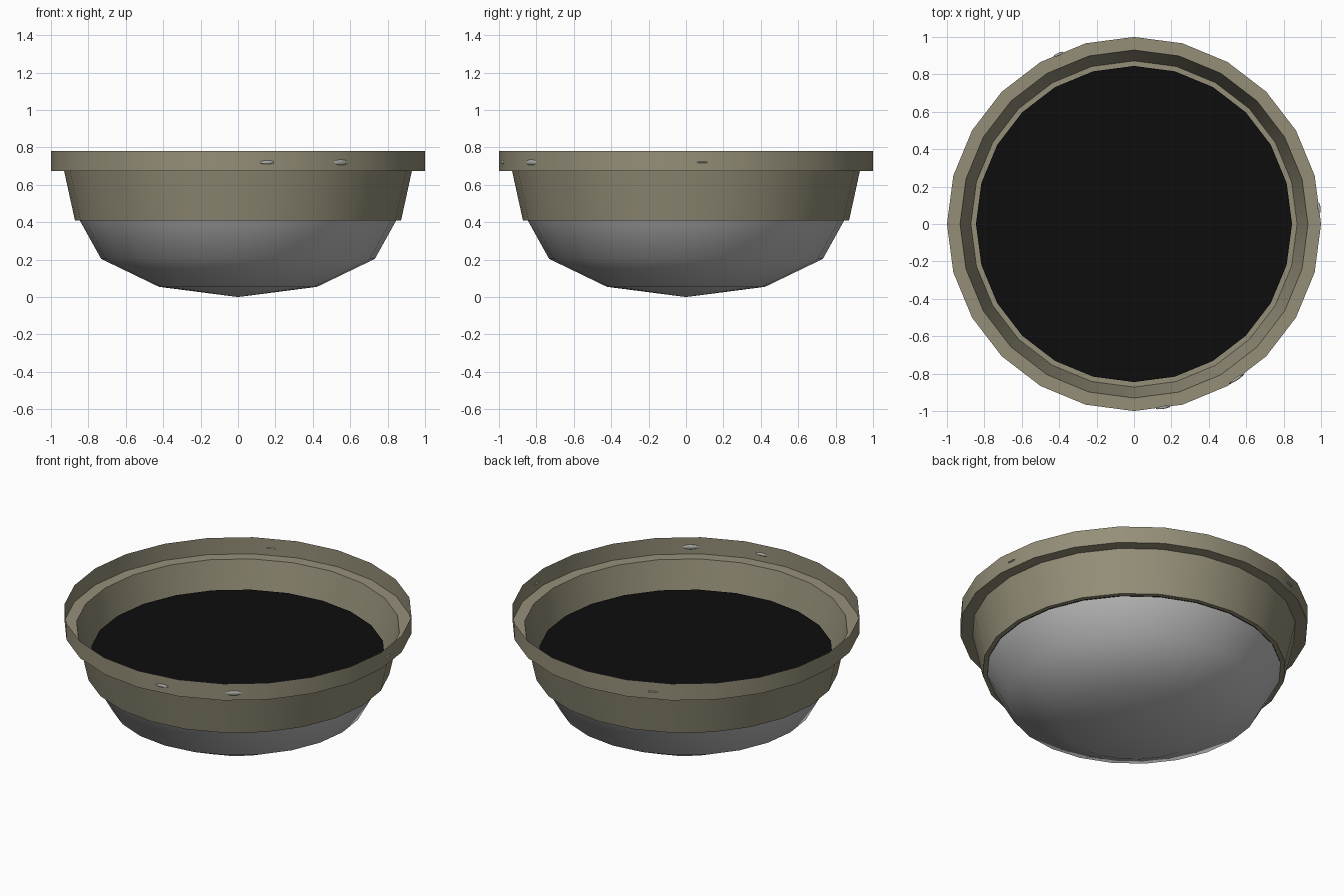
import bpy, bmesh, math
from mathutils import Matrix

if "Cube" in bpy.data.objects:
    bpy.data.objects.remove(bpy.data.objects["Cube"])

SIDES = 24

def material(name, rgb):
    m = bpy.data.materials.new(name)
    m.diffuse_color = (*rgb, 1)
    m.use_nodes = True
    m.node_tree.nodes["Principled BSDF"].inputs["Base Color"].default_value = m.diffuse_color
    return m

bronze = material("tan metal", (0.30, 0.275, 0.19))
glass = material("pale grey glass", (0.50, 0.51, 0.50))
steel = material("grey steel", (0.42, 0.42, 0.40))
black = material("black", (0.004, 0.004, 0.004))

def finish(bm, name, mat, angle):
    me = bpy.data.meshes.new(name)
    bm.to_mesh(me)
    bm.free()
    ob = bpy.data.objects.new(name, me)
    bpy.context.collection.objects.link(ob)
    me.materials.append(mat)
    bpy.ops.object.select_all(action='DESELECT')
    ob.select_set(True)
    bpy.context.view_layer.objects.active = ob
    bpy.ops.object.shade_smooth_by_angle(angle=math.radians(angle))
    return ob

def lathe(name, profile, mat, angle=35):
    """Revolve (radius, height) points about z; profile runs bottom to top, outside."""
    bm = bmesh.new()
    vs = [bm.verts.new((r, 0, z)) for r, z in profile]
    es = [bm.edges.new(p) for p in zip(vs, vs[1:])]
    bmesh.ops.spin(bm, geom=vs + es, cent=(0, 0, 0), axis=(0, 0, 1),
                   angle=math.tau, steps=SIDES, use_merge=True)
    bmesh.ops.remove_doubles(bm, verts=bm.verts, dist=1e-4)
    bmesh.ops.recalc_face_normals(bm, faces=bm.faces)
    return finish(bm, name, mat, angle)

# Stepped sheet-metal ring: bottom lip, tapered wall, ledge, upright rim
lathe("trim_ring", [(0.845, 0.41), (0.872, 0.41), (0.93, 0.675),
                    (1.0, 0.675), (1.0, 0.78)], bronze)

# Half-ellipsoid glass bowl hanging below the ring
bowl = [(0.845 * math.sin(math.radians(a)), 0.408 * (1 - math.cos(math.radians(a))))
        for a in (0, 30, 60, 90)]
lathe("glass_bowl", bowl, glass, 60)

# Black backing plate above the bowl
lathe("backing_plate", [(0.845, 0.412), (0.845, 0.52), (0, 0.52)], black)

# Small fixing studs showing through the rim: angle, width, height
for i, (deg, w, h) in enumerate([(-56.5, 0.10, 0.03), (-81, 0.08, 0.02),
                                 (5, 0.06, 0.008), (114, 0.06, 0.008)]):
    bm = bmesh.new()
    place = (Matrix.Rotation(math.radians(deg), 4, 'Z')
             @ Matrix.Translation((0.993, 0, 0.72))
             @ Matrix.Diagonal((0.008, w / 2, h / 2, 1)))
    bmesh.ops.create_uvsphere(bm, u_segments=10, v_segments=6, radius=1, matrix=place)
    finish(bm, f"rim_stud_{i + 1}", steel, 60)
